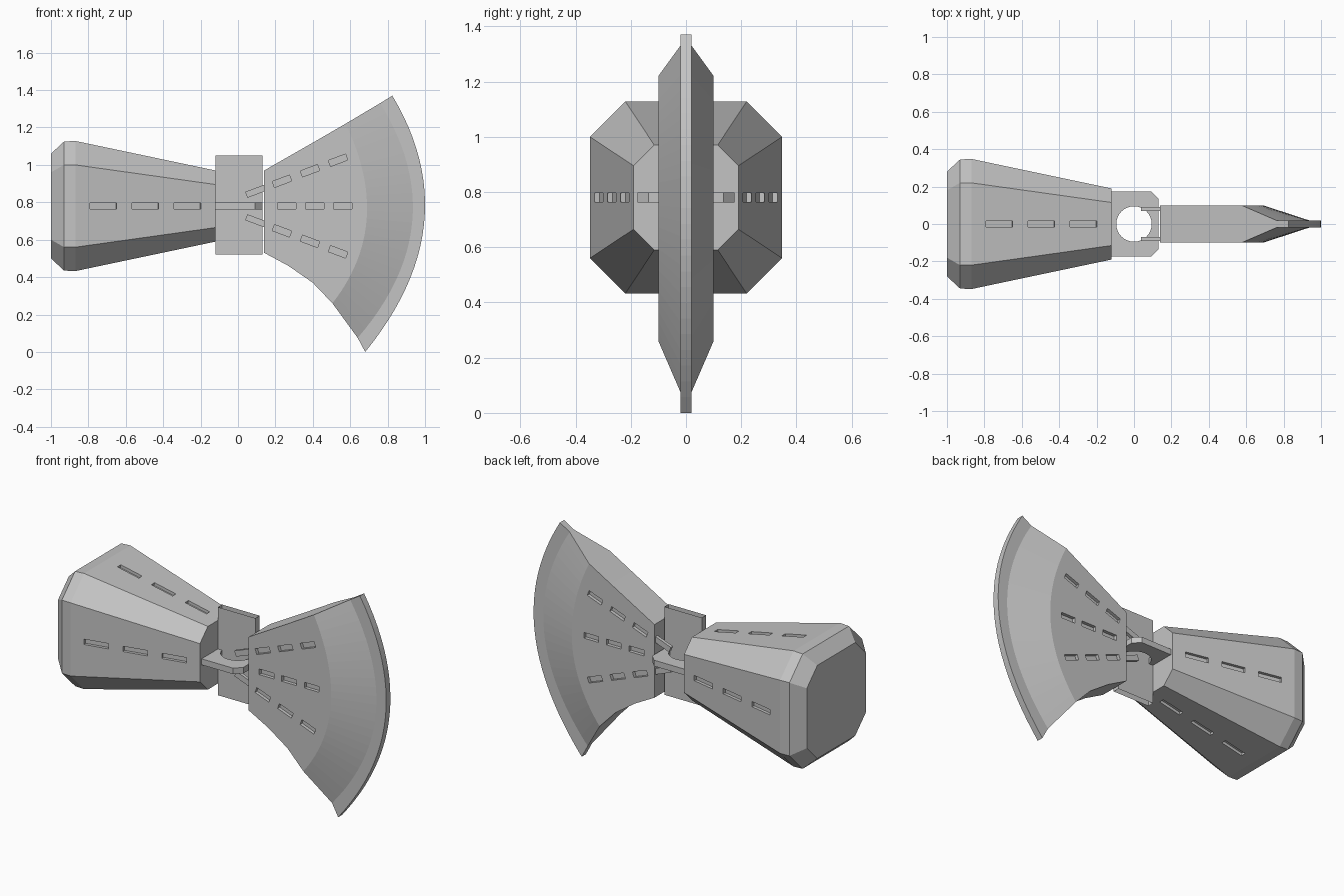
import bpy, bmesh, math
from mathutils import Matrix, Vector

cube = bpy.data.objects.get("Cube")
if cube:
    bpy.data.objects.remove(cube)

MID = 0.78  # height of the long axis

steel = bpy.data.materials.new("grey_steel")
steel.use_nodes = True
GREY = (0.55, 0.55, 0.55, 1)
steel.diffuse_color = GREY
steel.node_tree.nodes["Principled BSDF"].inputs["Base Color"].default_value = GREY


def finish(name, bm):
    bmesh.ops.recalc_face_normals(bm, faces=bm.faces)
    mesh = bpy.data.meshes.new(name)
    bm.to_mesh(mesh)
    bm.free()
    mesh.materials.append(steel)
    obj = bpy.data.objects.new(name, mesh)
    bpy.context.collection.objects.link(obj)
    return obj


def add_box(bm, size, matrix):
    return bmesh.ops.create_cube(bm, size=1, matrix=matrix @ Matrix.Diagonal((*size, 1)))["verts"]


def carve(target, cutter):
    mod = target.modifiers.new("carve", "BOOLEAN")
    mod.operation = "DIFFERENCE"
    mod.solver = "EXACT"
    mod.object = cutter
    bpy.context.view_layer.update()
    graph = bpy.context.evaluated_depsgraph_get()
    result = bpy.data.meshes.new_from_object(target.evaluated_get(graph))
    target.modifiers.clear()
    target.data = result
    bpy.data.objects.remove(cutter)


# Hammer: octagonal sections (x, half width, half of flat side)
bm = bmesh.new()
rings = []
for x, h, f in [(-1, .28, .18), (-.93, .345, .22), (-.87, .348, .22), (-.12, .19, .115)]:
    outline = [(h, -f), (h, f), (f, h), (-f, h), (-h, f), (-h, -f), (-f, -h), (f, -h)]
    rings.append([bm.verts.new((x, y, MID + z)) for y, z in outline])
for a, b in zip(rings, rings[1:]):
    for i in range(8):
        j = (i + 1) % 8
        bm.faces.new((a[i], a[j], b[j], b[i]))
bm.faces.new(rings[0])
bm.faces.new(rings[-1])
hammer = finish("hammer_head", bm)

# Engraved dashes on the four broad hammer sides
SLOPE = (.348 - .19) / .75
bm = bmesh.new()
for turn in range(4):
    around = Matrix.Translation((0, 0, MID)) @ Matrix.Rotation(turn * math.pi / 2, 4, "X")
    for x in (-.72, -.495, -.27):
        half = .348 - (x + .87) * SLOPE
        place = Matrix.Translation((x, half, 0)) @ Matrix.Rotation(-math.atan(SLOPE), 4, "Z")
        add_box(bm, (.145, .036, .032), around @ place)
carve(hammer, finish("hammer_cutter", bm))

# Blade: upright stations (bottom, middle, top, half thickness)
stations = [
    ((.14, .53), (.14, .78), (.14, .97), .1),
    ((.27, .46), (.31, .78), (.285, 1.053), .1),
    ((.40, .37), (.50, .78), (.43, 1.136), .1),
    ((.505, .26), (.69, .78), (.575, 1.22), .1),
    ((.64, .075), (.935, .78), (.76, 1.33), .02),
    ((.68, 0), (1, .78), (.825, 1.37), .02),
]
ROWS, TM = 24, .57


def arc_point(low, mid, top, t):
    a = (t - TM) * (t - 1) / TM
    b = t * (t - 1) / (TM * (TM - 1))
    c = t * (t - TM) / (1 - TM)
    return [a * p + b * q + c * r for p, q, r in zip(low, mid, top)]


bm = bmesh.new()
sides = []
for sign in (-1, 1):
    grid = []
    for low, mid, top, half in stations:
        points = [arc_point(low, mid, top, i / ROWS) for i in range(ROWS + 1)]
        grid.append([bm.verts.new((x, sign * half, z)) for x, z in points])
    for a, b in zip(grid, grid[1:]):
        for i in range(ROWS):
            bm.faces.new((a[i], a[i + 1], b[i + 1], b[i]))
    sides.append(grid)
front, back = sides
for k in range(len(stations) - 1):
    for i in (0, ROWS):
        bm.faces.new((front[k][i], front[k + 1][i], back[k + 1][i], back[k][i]))
for k in (0, -1):
    for i in range(ROWS):
        bm.faces.new((front[k][i], front[k][i + 1], back[k][i + 1], back[k][i]))
blade = finish("axe_blade", bm)

# Engraved dashes fanning across both blade faces, and loose bars at the root
cut, bars = bmesh.new(), bmesh.new()
FAN = .375
for side in (-1, 1):
    for row in (-1, 0, 1):
        tilt = Matrix.Rotation(-row * math.atan(FAN), 4, "Y")
        for x in (.235, .385, .535):
            z = MID + row * (.08 + FAN * (x - .095))
            shift = 0 if row else .025
            add_box(cut, (.098, .04, .034), Matrix.Translation((x + shift, side * .1, z)) @ tilt)
        if row:
            spot = Matrix.Translation((.098, side * .08, MID + row * .08))
            add_box(bars, (.115, .02, .034), spot @ tilt)
carve(blade, finish("blade_cutter", cut))
finish("root_bars", bars)

# Upright web joining hammer and blade, open above and below for the handle
bm = bmesh.new()
add_box(bm, (.25, .04, .53), Matrix.Translation((.005, 0, .785)))
bm.normal_update()
ends = [f for f in bm.faces if abs(f.normal.z) > .9]
bmesh.ops.delete(bm, geom=ends, context="FACES_ONLY")
finish("centre_web", bm)

# Flat collar with cut corners and a round handle hole
outline = [(-.12, -.175), (.09, -.175), (.13, -.135), (.13, .135), (.09, .175), (-.12, .175)]
bm = bmesh.new()
base = bm.faces.new([bm.verts.new((x, y, MID - .018)) for x, y in outline])
top = bmesh.ops.extrude_face_region(bm, geom=[base])["geom"]
bmesh.ops.translate(bm, verts=[v for v in top if isinstance(v, bmesh.types.BMVert)],
                    vec=Vector((0, 0, .036)))
collar = finish("handle_collar", bm)
bm = bmesh.new()
bmesh.ops.create_cone(bm, cap_ends=True, segments=32, radius1=.095, radius2=.095, depth=.3,
                      matrix=Matrix.Translation((0, 0, MID)))
carve(collar, finish("hole_cutter", bm))
